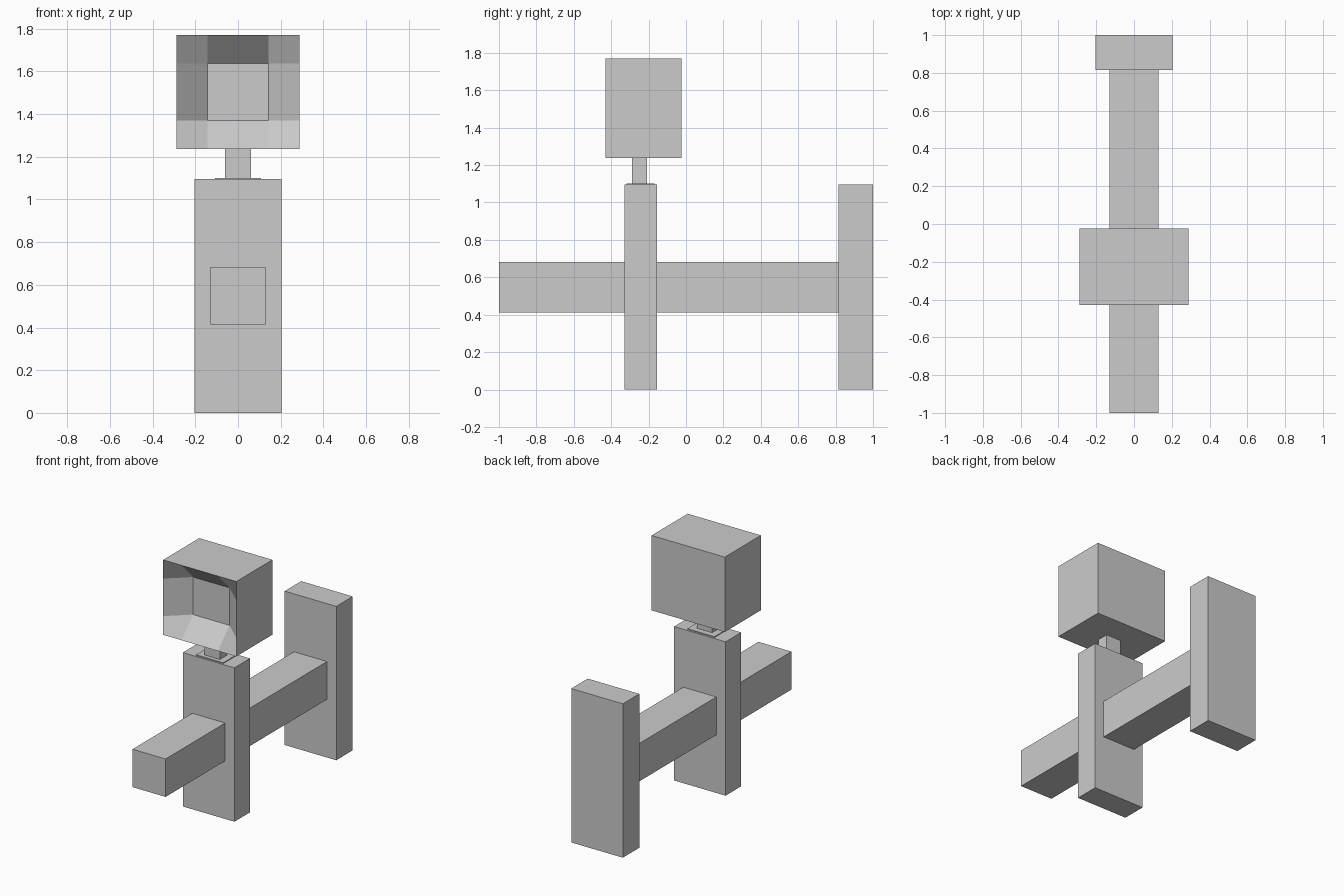
import bpy, bmesh

if "Cube" in bpy.data.objects:
    bpy.data.objects.remove(bpy.data.objects["Cube"])


def box(name, x, y, z):
    """Box symmetric about x = 0; x is the half width, y and z are (min, max)."""
    bm = bmesh.new()
    bmesh.ops.create_cube(bm, size=1)
    for v in bm.verts:
        v.co = (2 * x * v.co.x,
                y[0] + (v.co.y + 0.5) * (y[1] - y[0]),
                z[0] + (v.co.z + 0.5) * (z[1] - z[0]))
    mesh = bpy.data.meshes.new(name)
    bm.to_mesh(mesh)
    bm.free()
    obj = bpy.data.objects.new(name, mesh)
    bpy.context.collection.objects.link(obj)
    return obj


# Two upright slabs
for name, y in (("front_post", (-0.33, -0.155)), ("rear_post", (0.815, 1.0))):
    box(name, 0.203, y, (0, 1.095))

# Horizontal beam through the front post to the rear post
box("beam", 0.13, (-1.0, 0.82), (0.413, 0.683))

# Neck and its thin foot
box("neck_foot", 0.107, (-0.318, -0.168), (1.09, 1.101))
box("neck", 0.06, (-0.29, -0.208), (1.095, 1.24))

# Head, front left open for the dish
FRONT, BACK = -0.43, -0.025
head = box("head", 0.288, (FRONT, BACK), (1.237, 1.77))
bm = bmesh.new()
bm.from_mesh(head.data)
face = min(bm.faces, key=lambda f: f.calc_center_median().y)
bmesh.ops.delete(bm, geom=[face], context='FACES_ONLY')

# Sunken dish: 3 x 3 panels with the middle one pushed in
xs = (-0.288, -0.143, 0.143, 0.288)
zs = (1.237, 1.37, 1.637, 1.77)
grid = [[bm.verts.new((x, FRONT + (0.13 if i in (1, 2) and j in (1, 2) else 0), z))
         for i, x in enumerate(xs)] for j, z in enumerate(zs)]
for j in range(3):
    for i in range(3):
        bm.faces.new((grid[j][i], grid[j][i + 1], grid[j + 1][i + 1], grid[j + 1][i]))
bmesh.ops.remove_doubles(bm, verts=bm.verts, dist=0.0001)
bm.to_mesh(head.data)
bm.free()
